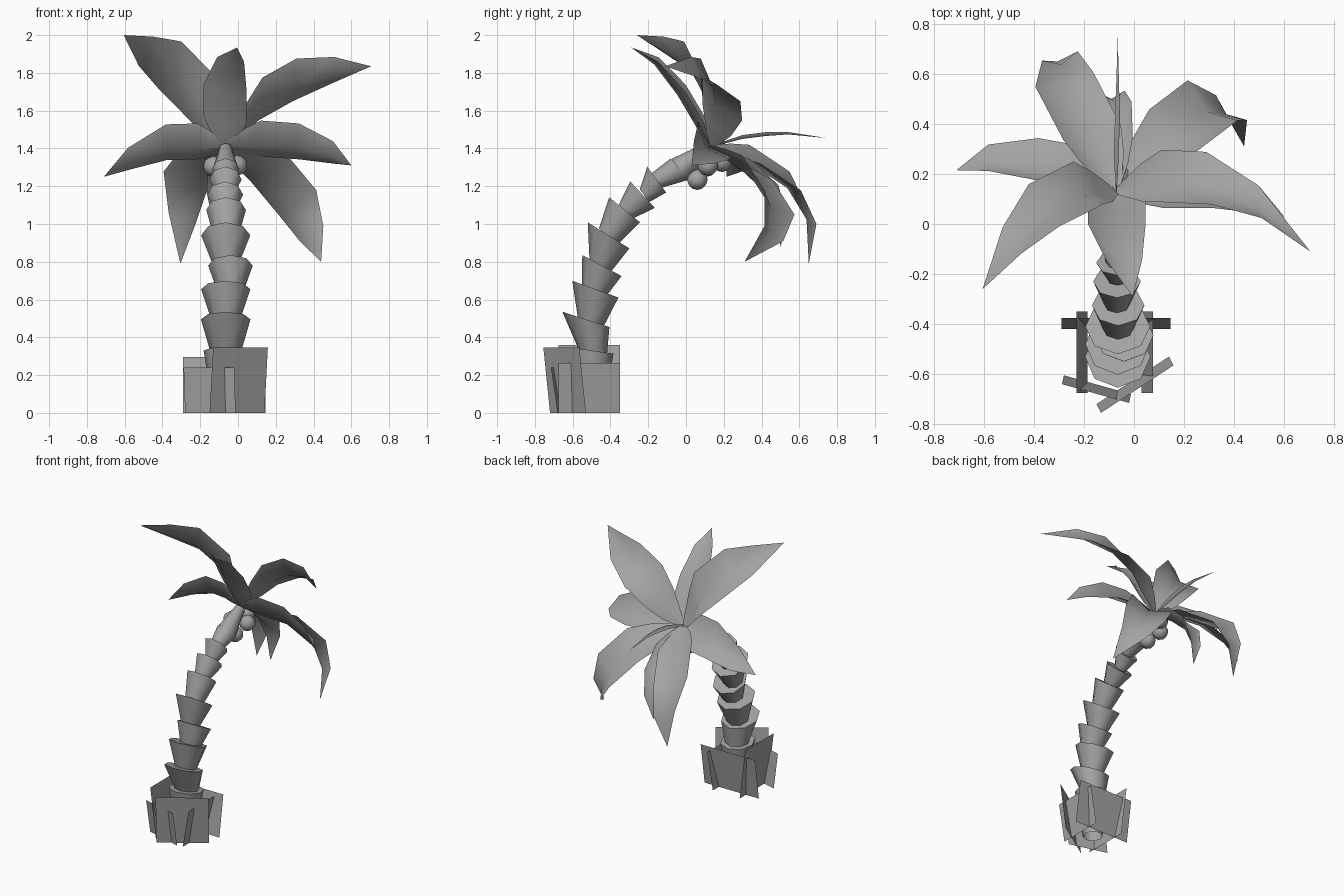
import bpy, math
from mathutils import Vector, Matrix

if "Cube" in bpy.data.objects:
    bpy.data.objects.remove(bpy.data.objects["Cube"])

grey = bpy.data.materials.new("grey")
grey.diffuse_color = (.37, .37, .37, 1)
grey.use_nodes = True
grey.node_tree.nodes["Principled BSDF"].inputs["Base Color"].default_value = grey.diffuse_color


def make(name, verts, faces, smooth_faces=0):
    me = bpy.data.meshes.new(name)
    me.from_pydata([tuple(v) for v in verts], [], faces)
    me.update()
    me.materials.append(grey)
    ob = bpy.data.objects.new(name, me)
    bpy.context.collection.objects.link(ob)
    for p in me.polygons[:smooth_faces]:
        p.use_smooth = True
    return ob


def ring(x, y, z, r, tilt, n=8):
    m = Matrix.Rotation(math.radians(-tilt), 3, 'X')
    return [Vector((x, y, z)) + m @ Vector((r * math.cos(a), r * math.sin(a), 0))
            for a in (2 * math.pi * i / n for i in range(n))]


def trunk_segment(name, x, low, high, tilt, n=8):
    """Flared cone, open below, between tilted rings given as (y, z, radius)."""
    verts = ring(x, *low, 0 if low[1] == 0 else tilt, n) + ring(x, *high, tilt, n)
    faces = [(i, (i + 1) % n, n + (i + 1) % n, n + i) for i in range(n)]
    faces.append(tuple(range(n, 2 * n)))
    ob = make(name, verts, faces, n)
    for e in ob.data.edges:      # keep the rims crisp, sides smooth
        a, b = e.vertices
        e.use_edge_sharp = (a < n) == (b < n)


def frond(name, path, side, fold=.045):
    """Leaf blade: midline path from the crown, side = half width vector,
    midrib sunk by fold so the blade is a shallow V."""
    base = Vector((-.07, .13, 1.41))
    pts = [base, base.lerp(Vector(path[0]), .55)] + [Vector(p) for p in path]
    side = Vector(side)
    axis = Vector((0, .75, .65))
    verts = []
    for i, w in enumerate((.12, .72, 1, 1, .62)):
        p = pts[i]
        nrm = (pts[i + 1] - pts[max(i - 1, 0)]).cross(side).normalized()
        if nrm.dot(axis) < 0:
            nrm = -nrm
        rim = p + nrm * fold * w * .25
        verts += [rim - side * w, p - nrm * fold * w, rim + side * w]
    verts.append(pts[-1])
    faces = []
    for i in range(4):
        for j in range(2):
            a = 3 * i + j
            faces.append((a, a + 1, a + 4, a + 3))
    faces += [(12, 13, 15), (13, 14, 15)]
    make(name, verts, faces, len(faces))


def plank(name, a, b, lean, height):
    """Thin board standing on edge a-b, leaning outward."""
    off = Vector((lean[0], lean[1], height))
    a, b = Vector((*a, 0)), Vector((*b, 0))
    make(name, [a, b, b + off, a + off], [(0, 1, 2, 3)])


# trunk
segments = [
    (-.065, (-.50, 0, .065), (-.50, .33, .117), 8),
    (-.065, (-.49, .29, .072), (-.53, .495, .131), 18),
    (-.065, (-.505, .48, .072), (-.48, .655, .13), 20),
    (-.04, (-.49, .64, .068), (-.445, .78, .118), 28),
    (-.065, (-.455, .78, .066), (-.41, .94, .13), 32),
    (-.063, (-.41, .935, .066), (-.325, 1.075, .105), 39),
    (-.068, (-.32, 1.065, .052), (-.23, 1.155, .095), 47),
    (-.066, (-.22, 1.15, .042), (-.155, 1.235, .085), 54),
    (-.065, (-.165, 1.225, .045), (-.035, 1.29, .073), 52),
    (-.065, (-.035, 1.29, .068), (.12, 1.40, .035), 54),
]
for i, s in enumerate(segments):
    trunk_segment(f"trunk_segment_{i + 1}", *s)

# fronds
frond("frond_upper_left", [(-.185, .155, 1.655), (-.36, .065, 1.835),
      (-.485, -.07, 1.91), (-.605, -.26, 2.0)], (.06, -.085, .125))
frond("frond_top", [(-.07, .085, 1.55), (-.07, -.01, 1.71),
      (-.04, -.15, 1.865), (-.005, -.29, 1.935)], (.115, 0, -.02))
frond("frond_upper_right", [(.125, .185, 1.655), (.30, .175, 1.755),
      (.50, .085, 1.81), (.705, -.11, 1.835)], (.01, -.105, .113))
frond("frond_mid_right", [(.12, .14, 1.445), (.32, .14, 1.43),
      (.50, .09, 1.375), (.60, .03, 1.31)], (0, -.085, .095))
frond("frond_mid_left", [(-.22, .22, 1.43), (-.38, .25, 1.425),
      (-.58, .26, 1.34), (-.71, .215, 1.25)], (0, -.085, .095))
frond("frond_low_right", [(.16, .37, 1.29), (.31, .485, 1.11),
      (.385, .46, .95), (.44, .31, .80)], (.1, -.08, .065))
frond("frond_low_left", [(-.17, .36, 1.36), (-.28, .57, 1.22),
      (-.295, .665, 1.03), (-.305, .65, .79)], (-.115, -.03, .05))
frond("frond_low_back", [(-.08, .33, 1.31), (-.085, .47, 1.18),
      (-.085, .52, 1.03), (-.09, .5, .87)], (.078, .01, .02))
frond("young_shoot", [(-.07, .30, 1.46), (-.065, .42, 1.475),
      (-.065, .54, 1.48), (-.065, .745, 1.455)], (.01, 0, .01), .005)

# coconuts
for i, p in enumerate([(-.065, .06, 1.235), (-.13, .11, 1.305),
                       (-.005, .115, 1.31), (-.065, .19, 1.33)]):
    bpy.ops.mesh.primitive_ico_sphere_add(subdivisions=2, radius=.055, location=p)
    bpy.context.object.name = f"coconut_{i + 1}"
    bpy.context.object.data.materials.append(grey)
    bpy.ops.object.shade_smooth()

# planter boards
plank("board_front_right", (-.15, -.72), (.14, -.53), (.018, -.035), .345)
plank("board_front_left", (-.28, -.605), (-.012, -.68), (-.008, -.035), .24)
plank("board_left", (-.185, -.35), (-.185, -.675), (-.045, 0), .36)
plank("board_right", (.03, -.675), (.03, -.35), (.045, 0), .265)
plank("board_back", (.145, -.42), (-.29, -.42), (0, .045), .295)
